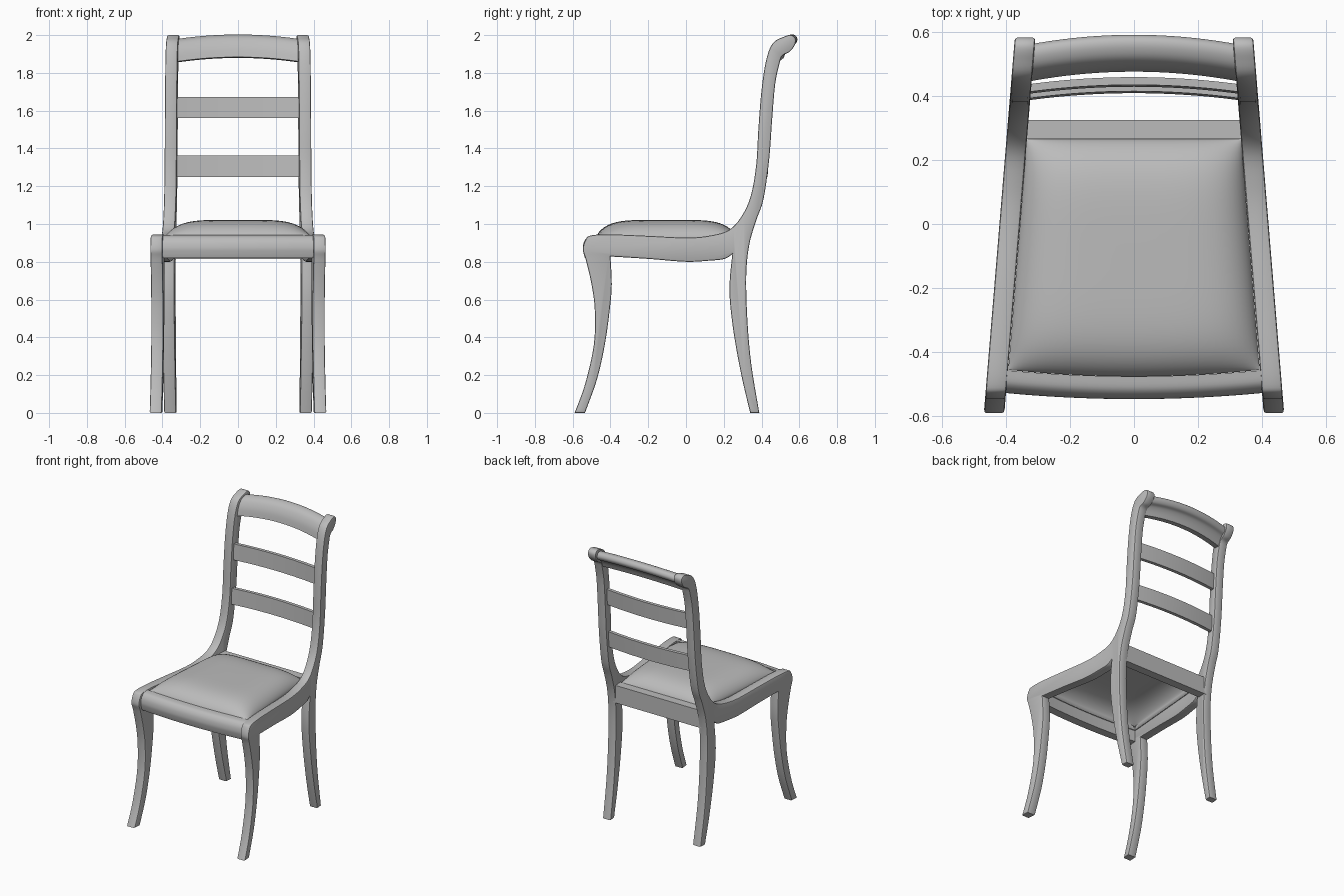
import bpy, bmesh, math
from mathutils import Vector

if "Cube" in bpy.data.objects:
    bpy.data.objects.remove(bpy.data.objects["Cube"])

mat = bpy.data.materials.new("plain grey")
mat.diffuse_color = (0.5, 0.5, 0.5, 1)
mat.use_nodes = True
mat.node_tree.nodes["Principled BSDF"].inputs["Base Color"].default_value = mat.diffuse_color


def finish(bm, name, angle=35):
    me = bpy.data.meshes.new(name)
    bm.to_mesh(me)
    bm.free()
    me.materials.append(mat)
    ob = bpy.data.objects.new(name, me)
    bpy.context.collection.objects.link(ob)
    bpy.ops.object.select_all(action='DESELECT')
    ob.select_set(True)
    bpy.context.view_layer.objects.active = ob
    bpy.ops.object.shade_smooth_by_angle(angle=math.radians(angle))
    return ob


def smooth_path(pts, steps=5):
    """Catmull-Rom curve through the points, without the last point."""
    p = [Vector(q) for q in pts]
    p = [p[0]] + p + [p[-1]]
    out = []
    for a, b, c, d in zip(p, p[1:], p[2:], p[3:]):
        for i in range(steps):
            t = i / steps
            out.append(0.5 * (2 * b + (c - a) * t + (2 * a - 5 * b + 4 * c - d) * t * t
                              + (3 * b - a - 3 * c + d) * t ** 3))
    return out


# Side frame outline (y, z): front leg, seat rail, back post and back leg in one
outer = [(-.59, 0), (-.535, .15), (-.488, .36), (-.483, .545), (-.50, .68), (-.53, .81),
         (-.546, .865), (-.53, .92), (-.50, .94), (-.40, .945), (-.20, .937), (0, .928),
         (.124, .938), (.23, .97), (.30, 1.05), (.345, 1.157), (.372, 1.316), (.383, 1.5),
         (.40, 1.71), (.425, 1.87), (.46, 1.957), (.515, 1.99), (.557, 2.0), (.58, 1.98),
         (.575, 1.945), (.546, 1.91), (.51, 1.89), (.494, 1.846), (.472, 1.74), (.456, 1.554),
         (.44, 1.34), (.41, 1.13), (.372, 1.02), (.335, .89), (.319, .73), (.325, .49),
         (.346, .255), (.388, 0)]
back_leg_inner = [(.34, 0), (.293, .2), (.25, .44), (.23, .65), (.245, .84)]
rail_under = [(.245, .84), (.203, .815), (.124, .806), (0, .80), (-.193, .815), (-.40, .828)]
front_leg_inner = [(-.40, .828), (-.393, .68), (-.404, .545), (-.43, .36), (-.472, .175), (-.535, 0)]
outline = []
for stroke in (outer, back_leg_inner, rail_under, front_leg_inner):
    outline += smooth_path(stroke)
    if stroke in (outer, front_leg_inner):      # foot corners are not shared
        outline.append(Vector(stroke[-1]))


def side_x(y):
    """Centre line of the side frames, which converge towards the back."""
    return .433 - .0825 * (y + .55)


for side, label in ((1, "right"), (-1, "left")):
    bm = bmesh.new()
    rings = [[bm.verts.new((side * (side_x(y) + off), y, z)) for y, z in outline]
             for off in (-.032, .032)]
    caps = [bm.faces.new(r) for r in rings]
    n = len(outline)
    for i in range(n):
        j = (i + 1) % n
        bm.faces.new((rings[0][i], rings[0][j], rings[1][j], rings[1][i]))
    bmesh.ops.recalc_face_normals(bm, faces=bm.faces)
    rim = list({e for f in caps for e in f.edges})
    bmesh.ops.bevel(bm, geom=rim, offset=.008, segments=2, profile=.5, affect='EDGES')
    finish(bm, "side_frame_" + label)


def cross_rail(name, section, half, bow_y=0, bow_z=0, stations=24):
    """Sweep a (y, z) section across x, bowed in the middle."""
    bm = bmesh.new()
    rings = []
    for i in range(stations + 1):
        u = 2 * i / stations - 1
        b = 1 - u * u
        rings.append([bm.verts.new((u * half, y + bow_y * b, z + bow_z * b)) for y, z in section])
    n = len(section)
    for a, c in zip(rings, rings[1:]):
        for i in range(n):
            j = (i + 1) % n
            bm.faces.new((a[i], a[j], c[j], c[i]))
    bm.faces.new(rings[0])
    bm.faces.new(rings[-1])
    bmesh.ops.recalc_face_normals(bm, faces=bm.faces)
    return finish(bm, name, 40)


# Seat rails
front_round = smooth_path([(-.515, .82), (-.522, .845), (-.526, .875), (-.518, .91), (-.495, .935), (-.455, .942)])
cross_rail("front_seat_rail", [(-.455, .82)] + front_round + [Vector((-.455, .942))], .41, -.02)
cross_rail("back_seat_rail", [(.265, .815), (.265, .94), (.325, .94), (.325, .815)], .35)

# Back slats, slightly leaning and bowed backwards
for name, y, z in (("lower_slat", .385, 1.25), ("upper_slat", .405, 1.56)):
    cross_rail(name, [(y, z), (y + .006, z + .112), (y + .03, z + .112), (y + .024, z)], .335, .023)

# Scrolled crest rail
crest_top = smooth_path([(.445, 1.86), (.458, 1.915), (.485, 1.96), (.52, 1.978), (.548, 1.975),
                         (.56, 1.953), (.548, 1.928), (.522, 1.915), (.502, 1.89), (.487, 1.855)], 4)
cross_rail("crest_rail", crest_top + [Vector((.487, 1.855))], .325, .03, .024)

# Domed seat cushion, a shell that is hollow underneath
bm = bmesh.new()
bmesh.ops.create_grid(bm, x_segments=32, y_segments=32, size=1)
for v in bm.verts:
    u, w = (math.sin(math.pi / 2 * t) for t in v.co.xy)
    front = -.455 - .02 * (1 - u * u)
    y = front + (.265 - front) * (w + 1) / 2
    x = u * (.392 - .058 * (w + 1) / 2)
    fu, fw = (max(0, 1 - abs(t) ** 5) ** .7 for t in (u, w))
    v.co = (x, y, .93 + .092 * fu * fw)
edge = [e for e in bm.edges if e.is_boundary]
skirt = bmesh.ops.extrude_edge_only(bm, edges=edge)["geom"]
for v in skirt:
    if isinstance(v, bmesh.types.BMVert):
        v.co.z -= .03
bmesh.ops.recalc_face_normals(bm, faces=bm.faces)
if sum(f.normal.z for f in bm.faces) < 0:
    bmesh.ops.reverse_faces(bm, faces=bm.faces)
cushion = finish(bm, "seat_cushion", 50)
shell = cushion.modifiers.new("thickness", 'SOLIDIFY')
shell.thickness = .008
shell.offset = -1
